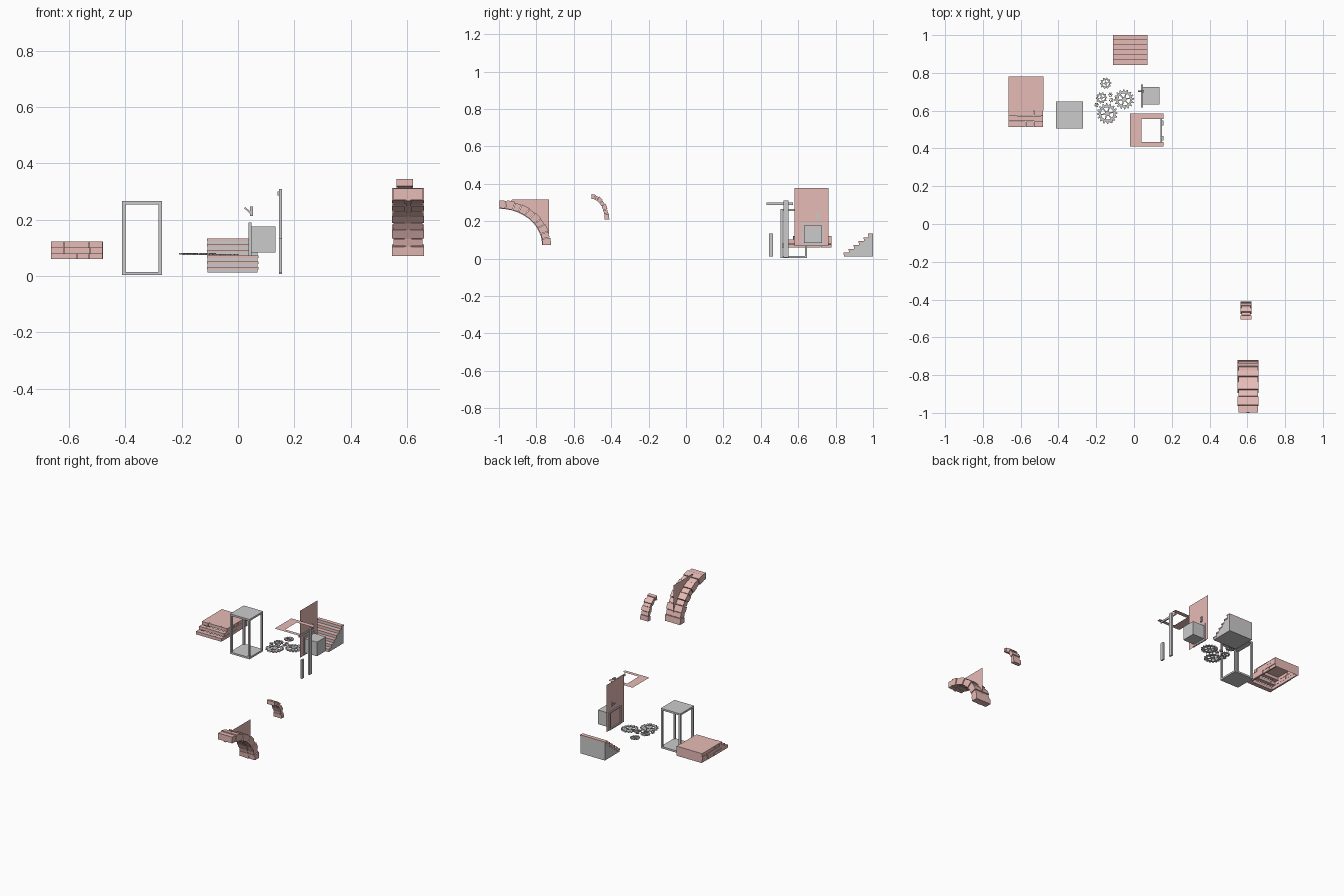
import bpy, bmesh, math, random
from mathutils import Matrix, Vector

if "Cube" in bpy.data.objects:
    bpy.data.objects.remove(bpy.data.objects["Cube"])
random.seed(4)

brick = bpy.data.materials.new("brick_red")
brick.diffuse_color = (0.8, 0.5, 0.47, 1)
brick.use_nodes = True
brick.node_tree.nodes["Principled BSDF"].inputs["Base Color"].default_value = brick.diffuse_color


def finish(name, bm, mat=None):
    me = bpy.data.meshes.new(name)
    bm.normal_update()
    bm.to_mesh(me)
    bm.free()
    ob = bpy.data.objects.new(name, me)
    bpy.context.collection.objects.link(ob)
    if mat:
        me.materials.append(mat)
    return ob


def add_box(bm, x0, x1, y0, y1, z0, z1, rot=None):
    c = Vector(((x0 + x1) / 2, (y0 + y1) / 2, (z0 + z1) / 2))
    m = Matrix.Translation(c) @ (rot or Matrix()) @ Matrix.Diagonal((x1 - x0, y1 - y0, z1 - z0, 1))
    bmesh.ops.create_cube(bm, size=1, matrix=m)


def boxes(name, items, mat=None):
    bm = bmesh.new()
    for b in items:
        add_box(bm, *b)
    return finish(name, bm, mat)


def sheet(name, pts, mat=None):
    bm = bmesh.new()
    bm.faces.new([bm.verts.new(p) for p in pts])
    return finish(name, bm, mat)


# Brick platform: three stepped courses in front, brick side walls, thin deck
X0, X1, H = -0.665, -0.48, 0.021
joints = [(0, .5, .73, 1), (0, .25, .75, 1), (0, .25, .73, 1)]
front, walls = [], []
for i, js in enumerate(joints):
    z, y = 0.06 + i * H, 0.512 + i * 0.03
    for a, b in zip(js, js[1:]):
        front.append((X0 + a * .185, X0 + b * .185 - .001, y + random.uniform(0, .003),
                      y + .03, z, z + H - .001))
    n = 4
    cuts = [y + .03 + (0.78 - y - .03) * k / n for k in range(n + 1)]
    for a, b in zip(cuts, cuts[1:]):
        o = random.uniform(0, .004)
        walls.append((X0 + o, X0 + .012, a, b - .001, z, z + H - .001))
        walls.append((X1 - .012, X1 - o, a, b - .001, z, z + H - .001))
boxes("platform_front_steps", front, brick)
boxes("platform_side_bricks", walls, brick)
sheet("platform_deck", [(X0, .6, .123), (X1, .6, .123), (X1, .782, .123), (X0, .782, .123)], brick)
sheet("platform_back", [(X1, .782, .06), (X0, .782, .06), (X0, .782, .123), (X1, .782, .123)], brick)

# Open grey case: base, roof and four corner posts
T = 0.012
case = [(-.412, -.27, .505, .648, z, z + T) for z in (.003, .254)]
for x in (-.412, -.27 - T):
    for y in (.505, .648 - T):
        case.append((x, x + T, y, y + T, .003 + T, .254))
boxes("display_case", case)

# Staircase: grey body with red treads
risers, treads = [], []
for i in range(6):
    y, z = .843 + i * .0262, .012 + i * .0203
    risers.append((-.108, .07, y + .003, 1.0 if i == 5 else y + .0292, .012, z + .012))
    treads.append((-.11, .072, y, min(y + .03, 1.0), z + .011, z + .0203))
boxes("stair_body", risers)
boxes("stair_treads", treads, brick)


# Flat spoked gears
def gear(name, cx, cy, r, teeth, spokes, z, mat=None):
    bm = bmesh.new()
    n, h, ri = teeth * 4, .006, r * .6
    rings = []
    for rad, zz in (("o", z), ("o", z + h), ("i", z + h), ("i", z)):
        ring = []
        for k in range(n):
            a = 2 * math.pi * k / n
            q = ri if rad == "i" else (r if k % 4 < 2 else r * .8)
            ring.append(bm.verts.new((cx + q * math.cos(a), cy + q * math.sin(a), zz)))
        rings.append(ring)
    for j in range(4):
        A, B = rings[j], rings[(j + 1) % 4]
        for k in range(n):
            bm.faces.new((A[k], A[(k + 1) % n], B[(k + 1) % n], B[k]))
    bmesh.ops.create_cone(bm, cap_ends=True, segments=12, radius1=r * .25, radius2=r * .25,
                          depth=h, matrix=Matrix.Translation((cx, cy, z + h / 2)))
    for s in range(spokes):
        a = 2 * math.pi * s / spokes + .2
        d = r * .42
        x, y = cx + d * math.cos(a), cy + d * math.sin(a)
        add_box(bm, x - r * .2, x + r * .2, y - r * .06, y + r * .06, z + .001, z + h - .001,
                Matrix.Rotation(a, 4, 'Z'))
    finish(name, bm, mat)


gear("large_gear_front", -.142, .585, .055, 16, 6, .075)
gear("large_gear_right", -.052, .66, .053, 16, 6, .073)
gear("small_gear_left", -.172, .668, .03, 10, 4, .076)
gear("small_gear_back", -.15, .745, .03, 10, 4, .074)
for i, (x, y) in enumerate([(-.125, .685), (-.122, .545), (-.12, .655), (-.198, .63), (-.09, .67)]):
    gear("pinion_%d" % (i + 1), x, y, .012, 6, 2, .076, brick if i < 3 else None)

# Wall panel with framed cupboard and a toggle switch
PX = .045
sheet("wall_panel", [(PX, .58, .068), (PX, .762, .068), (PX, .762, .378), (PX, .58, .378)], brick)
F = .008
boxes("cupboard_frame", [(.037, .048, .618, .618 + F, .072, .19), (.037, .048, .738 - F, .738, .072, .19),
                         (.037, .048, .618, .738, .072, .072 + F), (.037, .048, .618, .738, .19 - F, .19)])
boxes("cupboard_box", [(.047, .134, .632, .726, .083, .176)])
boxes("switch_plate", [(.043, .053, .695, .71, .213, .247)])
boxes("switch_toggle", [(.02, .05, .699, .706, .23, .236, Matrix.Rotation(math.radians(42), 4, 'Y'))])

# Three-sided ceiling opening, its beam and posts
CZ = .31
sheet("opening_border", [(-.02, .41, CZ), (.157, .41, CZ), (.157, .435, CZ), (.04, .435, CZ),
                         (.04, .555, CZ), (.157, .555, CZ), (.157, .585, CZ), (-.02, .585, CZ)], brick)
boxes("opening_beam", [(.14, .148, .43, .572, .287, .3)])
boxes("tall_post", [(.146, .157, .522, .547, .007, .31)])
boxes("short_post", [(.146, .157, .443, .466, .012, .135)])


# Quarter arches made from separate wedge bricks
def arch(name, yc, zc, a, b, t, n, x0, x1, gap):
    bm = bmesh.new()
    weights = [1.0 if k % 2 else 1.25 for k in range(n)]
    ang, total = 0.0, sum(weights)
    for k in range(n):
        end = ang + weights[k] / total * math.pi / 2
        o, dx = (.003, 0) if k % 2 == 0 else (-.001, .004)
        vs = []
        for x in (x0 + dx, x1 - dx):
            for th, d in ((ang, o), (end - gap, o), (end - gap, -t), (ang, -t)):
                vs.append(bm.verts.new((x, yc + (a + d) * math.cos(th), zc + (b + d) * math.sin(th))))
        bm.faces.new(vs[:4])
        bm.faces.new(vs[7:3:-1])
        for j in range(4):
            m = (j + 1) % 4
            bm.faces.new((vs[j], vs[j + 4], vs[m + 4], vs[m]))
        ang = end
    bmesh.ops.recalc_face_normals(bm, faces=bm.faces)
    return finish(name, bm, brick)


arch("large_arch", -1.0, .072, .276, .24, .042, 10, .548, .66, .012)
arch("large_arch_inner_rib", -1.0, .072, .235, .199, .004, 10, .592, .616, 0)
arch("small_arch", -.507, .21, .094, .132, .022, 7, .564, .622, .015)

# Thin spandrel filling the corner above the large arch
pts = [(.604, -.732, .315)]
for k in range(9):
    th = math.radians(12 + 66 * k / 8)
    pts.append((.604, min(-.732, -1 + .272 * math.cos(th)), .072 + .236 * math.sin(th)))
pts.append((.604, -.93, .315))
sheet("arch_spandrel", pts, brick)
